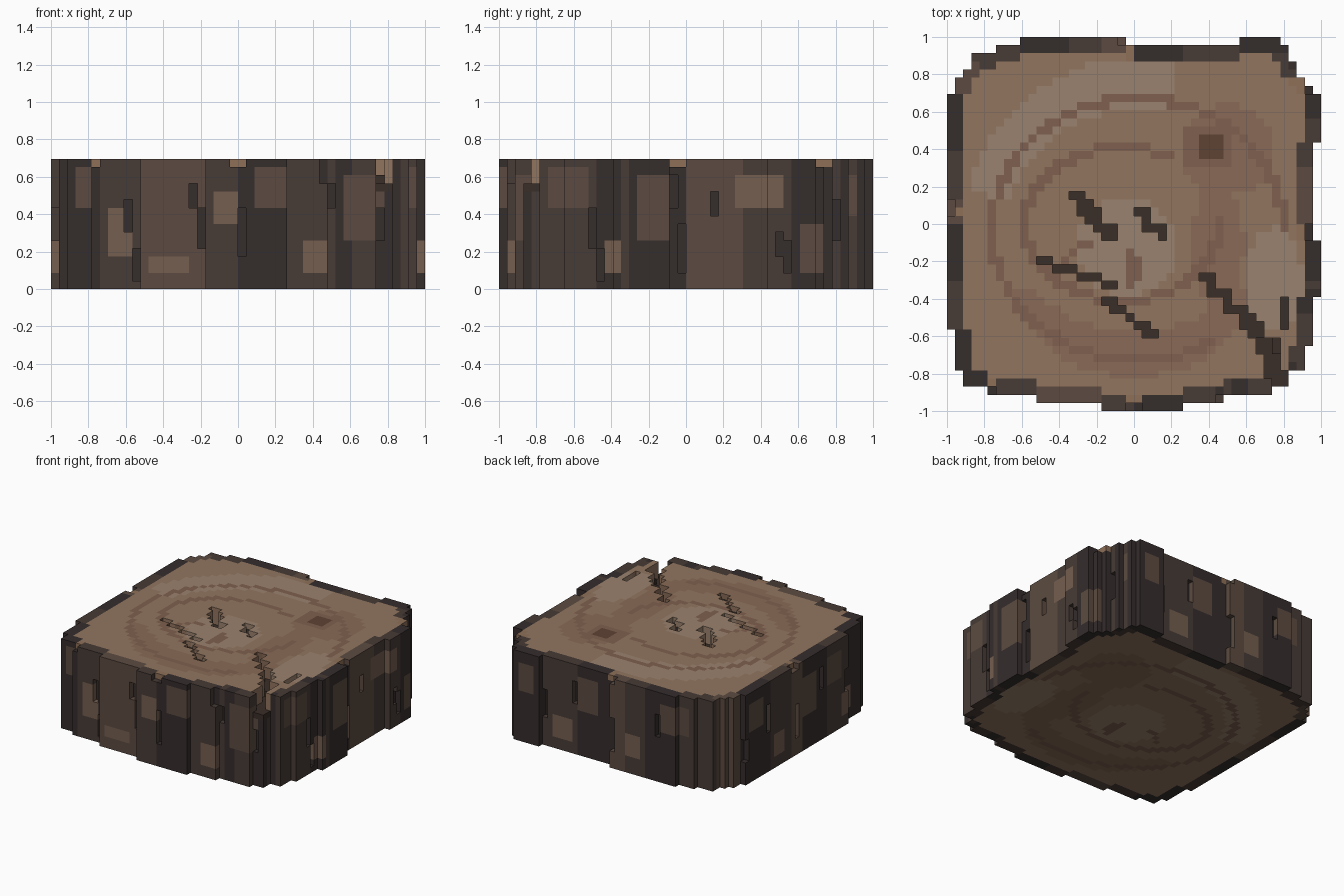
import bpy, bmesh, math

if "Cube" in bpy.data.objects:
    bpy.data.objects.remove(bpy.data.objects["Cube"])

N, H = 46, 16
S = 2 / N

HEX = dict(dark="352D2C", mid="473B36", brown="5C4B41", tan="745E4F", chip="8F7058",
           wood="92755F", light="9A826E", deep="886A56", ring="7E604E",
           knot="5F4334", crack="3A2E28")


def material(name):
    def lin(v):
        return v / 12.92 if v <= 0.04045 else ((v + 0.055) / 1.055) ** 2.4
    m = bpy.data.materials.new(name + "_wood")
    m.diffuse_color = [lin(int(HEX[name][i:i + 2], 16) / 255) for i in (0, 2, 4)] + [1]
    m.use_nodes = True
    m.node_tree.nodes["Principled BSDF"].inputs["Base Color"].default_value = m.diffuse_color
    return m


def step(table, i):
    """Value of the last (start, value) entry whose start is <= i."""
    val = table[0][1]
    for s, v in table:
        if i >= s:
            val = v
    return val


# Plan outline: lower and upper edge of the log for each column
LOW = [(0, 10), (1, 5), (2, 3), (5, 2), (11, 1), (19, 0), (29, 1), (34, 2), (40, 3), (42, 5), (44, 8), (45, 14)]
HIGH = [(0, 39), (1, 41), (2, 42), (3, 44), (6, 45), (9, 46), (22, 45), (36, 46), (41, 45), (42, 43), (43, 41),
        (44, 40), (45, 39)]


def inside(i, j):
    if not (0 <= i < N and 0 <= j < N):
        return False
    return step(LOW, i) <= j < step(HIGH, i) and not (i == 45 and 21 <= j < 33)


# Bark strips (start cell, shade) and patches (u, z, width, height, shade) per side
STRIPS = {
    "front": [(0, "dark"), (6, "mid"), (11, "brown"), (19, "mid"), (23, "dark"), (29, "mid"), (35, "dark"),
              (37, "mid"), (40, "dark")],
    "right": [(0, "dark"), (4, "mid"), (12, "dark"), (15, "mid"), (16, "dark"), (23, "brown"), (30, "mid"),
              (36, "dark"), (41, "mid"), (44, "dark")],
}
STRIPS["back"] = [(0, "mid"), (9, "dark"), (15, "mid"), (19, "brown"), (22, "dark"), (29, "mid"), (36, "dark")]
STRIPS["left"] = [(0, "dark"), (10, "mid"), (16, "dark"), (23, "brown"), (26, "mid"), (32, "dark"), (39, "brown")]
PATCHES = {
    "front": [(2, 10, 3, 5, "brown"), (7, 4, 3, 6, "tan"), (12, 2, 5, 2, "tan"), (20, 8, 3, 4, "tan"),
              (25, 10, 4, 5, "brown"), (31, 2, 3, 4, "tan"), (36, 6, 5, 8, "brown"), (5, 15, 1, 1, "chip"),
              (22, 15, 2, 1, "chip"), (40, 15, 2, 1, "chip")],
    "right": [(1, 10, 2, 5, "brown"), (6, 10, 5, 5, "brown"), (13, 2, 2, 4, "tan"), (17, 6, 4, 8, "brown"),
              (29, 10, 6, 4, "tan"), (37, 2, 3, 6, "brown"), (42, 9, 2, 5, "brown"), (4, 15, 1, 1, "chip"),
              (21, 15, 2, 1, "chip"), (39, 15, 2, 1, "chip")],
    "back": [(7, 9, 5, 5, "brown"), (16, 3, 3, 4, "tan"), (25, 8, 4, 6, "brown"), (30, 2, 4, 4, "tan"),
             (37, 9, 3, 5, "brown"), (22, 15, 1, 1, "chip")],
    "left": [(8, 2, 4, 4, "tan"), (12, 9, 4, 5, "brown"), (19, 6, 4, 7, "brown"), (28, 2, 3, 4, "tan"),
             (34, 9, 4, 5, "brown"), (24, 15, 1, 2, "chip")],
}
# Narrow grooves in the bark: (u, z, height)
GROOVES = {
    "front": [(9, 7, 4), (10, 1, 4), (17, 10, 3), (18, 5, 5), (23, 4, 6), (33, 13, 3), (34, 10, 3), (40, 6, 4)],
    "right": [(11, 5, 5), (12, 1, 4), (21, 10, 4), (22, 2, 6), (26, 9, 3), (34, 4, 3), (35, 2, 4), (41, 6, 5)],
    "back": [(12, 8, 4), (21, 3, 6), (29, 9, 4), (35, 5, 5)],
    "left": [(10, 6, 4), (17, 9, 4), (24, 3, 6), (32, 7, 5), (38, 4, 4)],
}
CHIPS = {"front": [5, 22, 23, 40, 41], "right": [4, 21, 22, 39], "back": [21], "left": [24, 25]}


def edge_info(i, j):
    """Nearest side and distance in cells to the outside."""
    best = (99, None)
    for side, dx, dy in (("front", 0, -1), ("back", 0, 1), ("left", -1, 0), ("right", 1, 0)):
        d = 1
        while d < 4 and inside(i + dx * d, j + dy * d):
            d += 1
        along = j if side in ("left", "right") else i
        best = min(best, (d + abs(along - 22.5) / 1000, side))
    return int(best[0]), best[1]


# Cracks in the top face: start, end, width, depth
CRACKS = [((15, 26), (19, 21), 2, 3), ((23, 24), (26, 21), 1, 1), ((11, 18), (20, 15), 1, 1),
          ((19, 13), (25, 9), 1, 1), ((31, 16), (37, 10), 1, 2), ((35, 12), (39, 7), 2, 2),
          ((38, 8), (40, 3), 2, 3), ((41, 13), (41, 10), 1, 2)]
cut = {}
for (x0, y0), (x1, y1), w, depth in CRACKS:
    n = 2 * max(abs(x1 - x0), abs(y1 - y0))
    for t in range(n + 1):
        i, j = round(x0 + (x1 - x0) * t / n), round(y0 + (y1 - y0) * t / n)
        for a in range(w):
            cut[i + a, j] = depth


def ell(x, y, cx, cy, rx, ry):
    return math.hypot((x - cx) / rx, (y - cy) / ry)


def grain(i, j, top):
    x, y = (i + 0.5) * S - 1, (j + 0.5) * S - 1
    if top and max(abs(x - 0.41), abs(y - 0.41)) < 0.07:
        return "knot"
    if top and max(abs(x - 0.39), abs(y - 0.41)) < 0.125:
        return "ring"
    ang = math.atan2(y, x)
    # growth rings with gaps
    for cx, cy, rx, ry, gap in ((0.02, -0.03, 0.78, 0.7, -0.5), (-0.06, 0, 0.52, 0.41, 0.5),
                                (-0.17, -0.23, 0.18, 0.12, -2.2)):
        if abs(ell(x, y, cx, cy, rx, ry) - 1) < 0.023 / min(rx, ry) and abs(ang - gap) > 0.45:
            return "ring"
    if ell(x, y, -0.04, -0.12, 0.27, 0.26) < 1 or ell(x, y, 0.75, -0.3, 0.15, 0.28) < 1:
        return "light"
    if ell(x, y, 0, 0, 0.9, 0.88) < 1 < ell(x, y, 0.03, -0.03, 0.72, 0.64) and 1.3 < ang < 2.95:
        return "light"
    if ell(x, y, 0.5, 0.4, 0.25, 0.24) < 1 or ell(x, y, 0.45, -0.12, 0.14, 0.35) < 1:
        return "deep"
    if y < -0.35 and ell(x, y, 0, -0.1, 0.72, 0.72) < 1 < ell(x, y, 0, -0.03, 0.65, 0.55):
        return "deep"
    return "wood"


# Fill the voxel grids for the bark and the wood core
bark, core = {}, {}
for i in range(N):
    for j in range(N):
        if not inside(i, j):
            continue
        d, side = edge_info(i, j)
        u = i if side in ("front", "back") else j
        for k in range(H):
            if k >= H - cut.get((i, j), 0):
                continue
            if d <= 2:
                if d == 1 and any(u == g and z <= k < z + h for g, z, h in GROOVES[side]):
                    continue
                if d == 1 and k == H - 1 and u in CHIPS[side]:
                    continue
                col = step(STRIPS[side], u)
                for pu, pz, w, h, c in PATCHES[side]:
                    if pu <= u < pu + w and pz <= k < pz + h:
                        col = c
                if any(u == g and z <= k < z + h for g, z, h in GROOVES[side]):
                    col = "dark"
                bark[i, j, k] = col
            else:
                core[i, j, k] = grain(i, j, k > 7)
for (i, j), d in cut.items():
    for cells in (bark, core):
        if (i, j, H - d - 1) in cells:
            cells[i, j, H - d - 1] = "crack"

DIRS = []
for ax in range(3):
    for sgn in (0, 1):
        quad = [(0, 0), (1, 0), (1, 1), (0, 1)]
        corners = []
        for a, b in (quad if sgn else quad[::-1]):
            c = [0, 0, 0]
            c[ax], c[(ax + 1) % 3], c[(ax + 2) % 3] = sgn, a, b
            corners.append(c)
        n = [0, 0, 0]
        n[ax] = 2 * sgn - 1
        DIRS.append((n, corners))
MATS = {name: material(name) for name in HEX}


def build(name, cells):
    """Skin the exposed voxel faces."""
    bm, verts, keys = bmesh.new(), {}, list(HEX)
    for (i, j, k), col in cells.items():
        for n, corners in DIRS:
            q = (i + n[0], j + n[1], k + n[2])
            if q in bark or q in core:
                continue
            vs = []
            for c in corners:
                p = (i + c[0], j + c[1], k + c[2])
                if p not in verts:
                    verts[p] = bm.verts.new((p[0] * S - 1, p[1] * S - 1, p[2] * S))
                vs.append(verts[p])
            bm.faces.new(vs).material_index = keys.index(col)
    me = bpy.data.meshes.new(name)
    for key in keys:
        me.materials.append(MATS[key])
    bm.to_mesh(me)
    bm.free()
    bpy.context.collection.objects.link(bpy.data.objects.new(name, me))


build("bark", bark)
build("wood_core", core)
